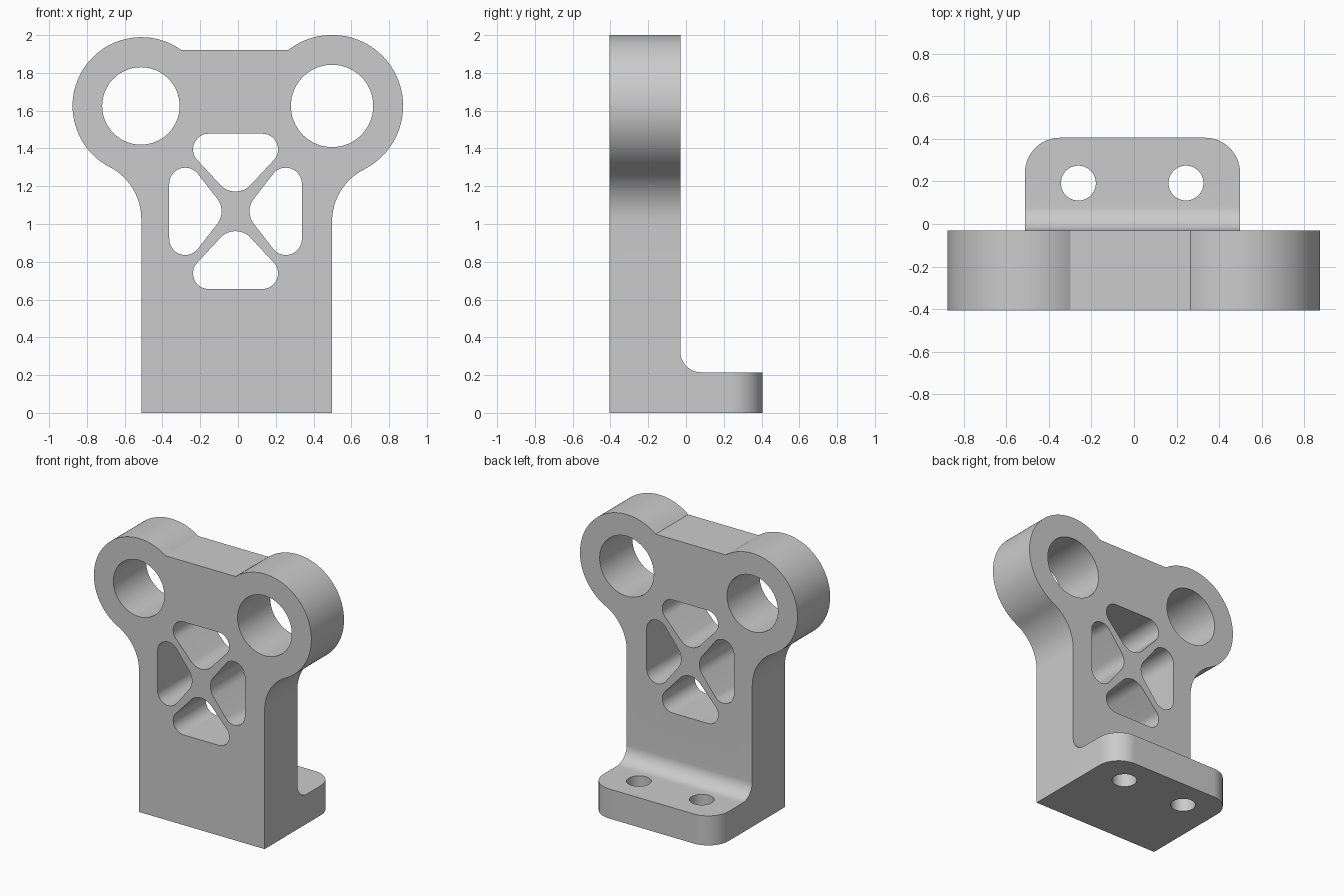
import bpy, bmesh
from math import sin, cos, pi, atan2, sqrt, radians
from mathutils import Matrix, Vector
from mathutils.geometry import convex_hull_2d

cube = bpy.data.objects.get("Cube")
if cube:
    bpy.data.objects.remove(cube, do_unlink=True)

grey = bpy.data.materials.new("light grey")
grey.use_nodes = True
colour = (0.6, 0.6, 0.6, 1)
grey.diffuse_color = colour
grey.node_tree.nodes["Principled BSDF"].inputs["Base Color"].default_value = colour

# Orientation of a 2D profile: seen from the front, the side or the top
FRONT = Matrix.Rotation(pi / 2, 4, 'X')
SIDE = Matrix.Rotation(pi / 2, 4, 'Z') @ FRONT
TOP = Matrix.Identity(4)


def arc(cx, cy, r, a0, a1, n=24):
    return [(cx + r * cos(a0 + (a1 - a0) * i / n),
             cy + r * sin(a0 + (a1 - a0) * i / n)) for i in range(n + 1)]


def circle(cx, cy, r, n=64):
    return arc(cx, cy, r, 0, 2 * pi, n)[:-1]


def rounded_triangle(*discs):
    """Outline wrapped around three discs (x, y, radius)."""
    pts = [Vector(p) for d in discs for p in circle(*d)]
    return [tuple(pts[i]) for i in convex_hull_2d(pts)]


def prism(name, loops, depth, turn, offset=(0, 0, 0)):
    """Fill 2D loops (inner loops are holes) and extrude about the offset."""
    cu = bpy.data.curves.new(name, 'CURVE')
    cu.dimensions, cu.fill_mode, cu.extrude = '2D', 'BOTH', depth / 2
    for loop in loops:
        sp = cu.splines.new('POLY')
        sp.points.add(len(loop) - 1)
        for p, (u, v) in zip(sp.points, loop):
            p.co = (u, v, 0, 1)
        sp.use_cyclic_u = True
    tmp = bpy.data.objects.new(name + "_profile", cu)
    bpy.context.collection.objects.link(tmp)
    dg = bpy.context.evaluated_depsgraph_get()
    me = bpy.data.meshes.new_from_object(tmp.evaluated_get(dg))
    bpy.data.objects.remove(tmp, do_unlink=True)
    bm = bmesh.new()
    bm.from_mesh(me)
    bmesh.ops.remove_doubles(bm, verts=bm.verts, dist=1e-5)
    bm.transform(Matrix.Translation(offset) @ turn)
    bmesh.ops.recalc_face_normals(bm, faces=bm.faces)
    bm.to_mesh(me)
    bm.free()
    me.name = name
    me.materials.clear()
    me.materials.append(grey)
    ob = bpy.data.objects.new(name, me)
    bpy.context.collection.objects.link(ob)
    return ob


def carve(ob, tool, operation):
    mod = ob.modifiers.new("carve", 'BOOLEAN')
    mod.operation, mod.solver, mod.object = operation, 'EXACT', tool
    bpy.context.view_layer.objects.active = ob
    bpy.ops.object.modifier_apply(modifier=mod.name)
    bpy.data.objects.remove(tool, do_unlink=True)


# Main dimensions
LEFT, RIGHT, TOP_Z, RING_Z = -0.512, 0.498, 1.92, 1.625
Y0, PLATE_Y, Y1, FOOT_Z = -0.405, -0.03, 0.405, 0.215
R_FILLET = 0.31


def half_outline(side, r, s):
    """Bottom corner, neck fillet and ring arc, for s = +1 or -1."""
    d = R_FILLET + r
    drop = sqrt(d * d - R_FILLET ** 2)
    a = atan2(drop, -R_FILLET)                    # fillet centre to ring centre
    top = atan2(TOP_Z - RING_Z, -sqrt(r * r - (TOP_Z - RING_Z) ** 2))
    pts = [(0, 0)]
    pts += arc(R_FILLET, -drop + RING_Z, R_FILLET, pi, a, 16)
    pts += arc(0, RING_Z, r, a - pi, top, 64)[1:]
    return [(side + s * x, z) for x, z in pts]


# Front outline with two rings and four truss pockets
outline = half_outline(RIGHT, 0.376, 1) + half_outline(LEFT, 0.364, -1)[::-1]
holes = [circle(RIGHT, RING_Z, 0.218), circle(LEFT - 0.002, RING_Z, 0.205)]
CX, CZ = -0.013, 1.067
for s in (1, -1):
    holes.append(rounded_triangle((CX - 0.142, CZ + s * 0.328, 0.083),
                                  (CX + 0.142, CZ + s * 0.328, 0.083),
                                  (CX, CZ + s * 0.215, 0.11)))
    holes.append(rounded_triangle((CX + s * 0.266, CZ + 0.146, 0.085),
                                  (CX + s * 0.266, CZ - 0.146, 0.085),
                                  (CX + s * 0.184, CZ, 0.11)))
bracket = prism("bracket", [outline] + holes, 2.0, FRONT)

# L-shaped side profile with a filleted inner corner
r = 0.11
side_profile = [(Y0, -0.1 + 0.1), (Y1, 0), (Y1, FOOT_Z)]
side_profile += arc(PLATE_Y + r, FOOT_Z + r, r, 1.5 * pi, pi, 16)
side_profile += [(PLATE_Y, 2.2), (Y0, 2.2)]
side_profile[0:2] = [(Y0, -0.2), (Y1, -0.2)]
carve(bracket, prism("side_cutter", [side_profile], 3.0, SIDE), 'INTERSECT')

# Rounded foot corners and bolt holes
rc = 0.165
for side, s, hole_x in ((RIGHT, 1, 0.244), (LEFT, -1, -0.261)):
    corner = arc(-rc, Y1 - rc, rc, 0, pi / 2, 20)
    corner += [(-rc, Y1 + 0.1), (0.1, Y1 + 0.1), (0.1, Y1 - rc)]
    corner = [(side + s * x, y) for x, y in corner]
    carve(bracket, prism("corner_cutter", [corner], 1.0, TOP), 'DIFFERENCE')
    carve(bracket, prism("bolt_cutter", [circle(hole_x, 0.192, 0.082, 48)],
                         1.0, TOP), 'DIFFERENCE')

# Smooth curved walls, keep edges sharp
bpy.ops.object.select_all(action='DESELECT')
bracket.select_set(True)
bpy.context.view_layer.objects.active = bracket
bpy.ops.object.shade_smooth_by_angle(angle=radians(30))
